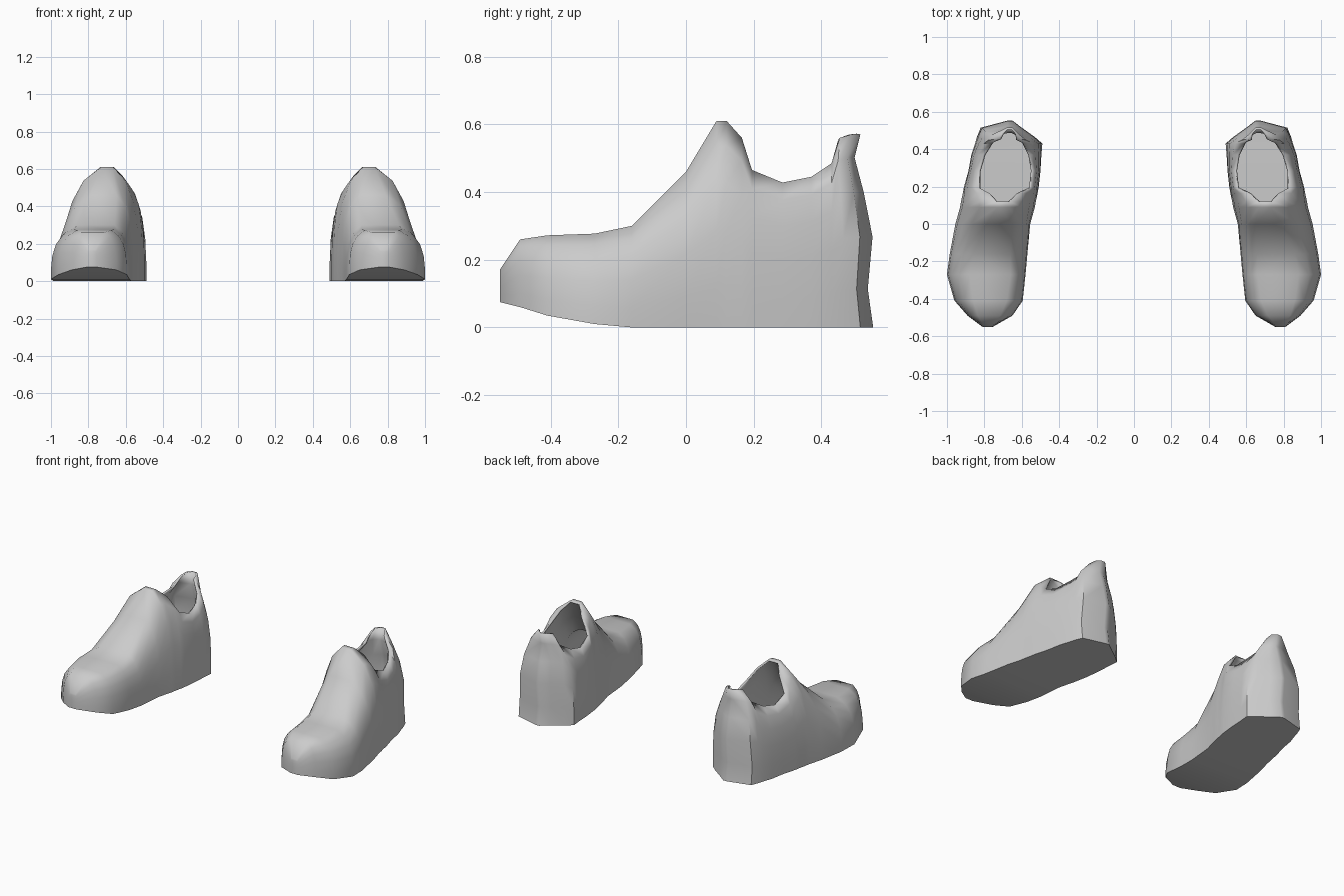
import bpy
import bmesh
import math

cube = bpy.data.objects.get("Cube")
if cube:
    bpy.data.objects.remove(cube)

grey = bpy.data.materials.new("plain grey")
grey.use_nodes = True
colour = (0.6, 0.6, 0.6, 1)
grey.diffuse_color = colour
grey.node_tree.nodes["Principled BSDF"].inputs["Base Color"].default_value = colour

# Cross-sections from toe to heel:
# y, inner x, outer x, sole z, top z, top centre x, top half width
STATIONS = [
    (-.55, .755, .81, .075, .17, .78, .02),
    (-.49, .65, .89, .06, .26, .775, .06),
    (-.41, .595, .96, .035, .272, .77, .09),
    (-.27, .58, 1, .01, .277, .77, .11),
    (-.16, .57, .985, 0, .3, .76, .1),
    (0, .555, .955, 0, .46, .72, .07),
    (.09, .53, .93, 0, .61, .7, .03),
    (.12, .525, .925, 0, .61, .7, .035),
    (.165, .515, .915, 0, .56, .695, .08),
    (.195, .51, .91, 0, .465, .69, .14),
    (.285, .5, .885, 0, .428, .685, .145),
    (.37, .495, .87, 0, .445, .68, .125),
    (.43, .49, .85, 0, .485, .675, .085),
    (.465, .53, .84, 0, .56, .67, .05),
    (.515, .6, .82, 0, .57, .665, .04),
    (.553, .65, .675, 0, .57, .665, .015),
]
TONGUE_END = 7  # the top is open behind this station
# Wall levels: height share, lean towards the top edge, heel inset
LEVELS = [(0, 0, 0), (.2, 0, .016), (.47, .06, .002),
          (.7, .22, .028), (.88, .52, .055), (1, 1, .038)]


def lerp(a, b, t):
    return a + (b - a) * t


def make_section(bm, side, station):
    """Return the inner and outer wall vertices, sole to top."""
    y, inner, outer, sole, top, centre, half = station
    heel = max(0, (y - .43) / .123)
    walls = []
    for base, rim in ((inner, centre - half), (outer, centre + half)):
        walls.append([
            bm.verts.new((side * lerp(base, rim, lean), y - heel * inset,
                          lerp(sole, top, height)))
            for height, lean, inset in LEVELS])
    return walls


def make_shoe(name, side):
    bm = bmesh.new()
    sections = [make_section(bm, side, s) for s in STATIONS]
    for i, (a, b) in enumerate(zip(sections, sections[1:])):
        # side walls
        for wall in (0, 1):
            for k in range(len(LEVELS) - 1):
                bm.faces.new((a[wall][k], b[wall][k],
                              b[wall][k + 1], a[wall][k + 1]))
        # sole, and the closed top over the foot
        bm.faces.new((a[0][0], a[1][0], b[1][0], b[0][0]))
        if i < TONGUE_END:
            bm.faces.new((a[0][-1], a[1][-1], b[1][-1], b[0][-1]))
    # toe and heel ends
    for inner, outer in (sections[0], sections[-1]):
        for k in range(len(LEVELS) - 1):
            bm.faces.new((inner[k], outer[k], outer[k + 1], inner[k + 1]))
    bmesh.ops.recalc_face_normals(bm, faces=bm.faces)
    bm.faces.ensure_lookup_table()
    sole_face = min(bm.faces, key=lambda f: f.calc_center_median().z)
    if sole_face.normal.z > 0:
        bmesh.ops.reverse_faces(bm, faces=bm.faces)

    mesh = bpy.data.meshes.new(name)
    bm.to_mesh(mesh)
    bm.free()
    mesh.materials.append(grey)
    shoe = bpy.data.objects.new(name, mesh)
    bpy.context.collection.objects.link(shoe)

    bpy.ops.object.select_all(action="DESELECT")
    shoe.select_set(True)
    bpy.context.view_layer.objects.active = shoe
    bpy.ops.object.shade_smooth_by_angle(angle=math.radians(50))

    # thin wall so the opening has a lining
    lining = shoe.modifiers.new("lining", "SOLIDIFY")
    lining.thickness = .012
    lining.offset = -1


make_shoe("left_shoe", 1)
make_shoe("right_shoe", -1)
